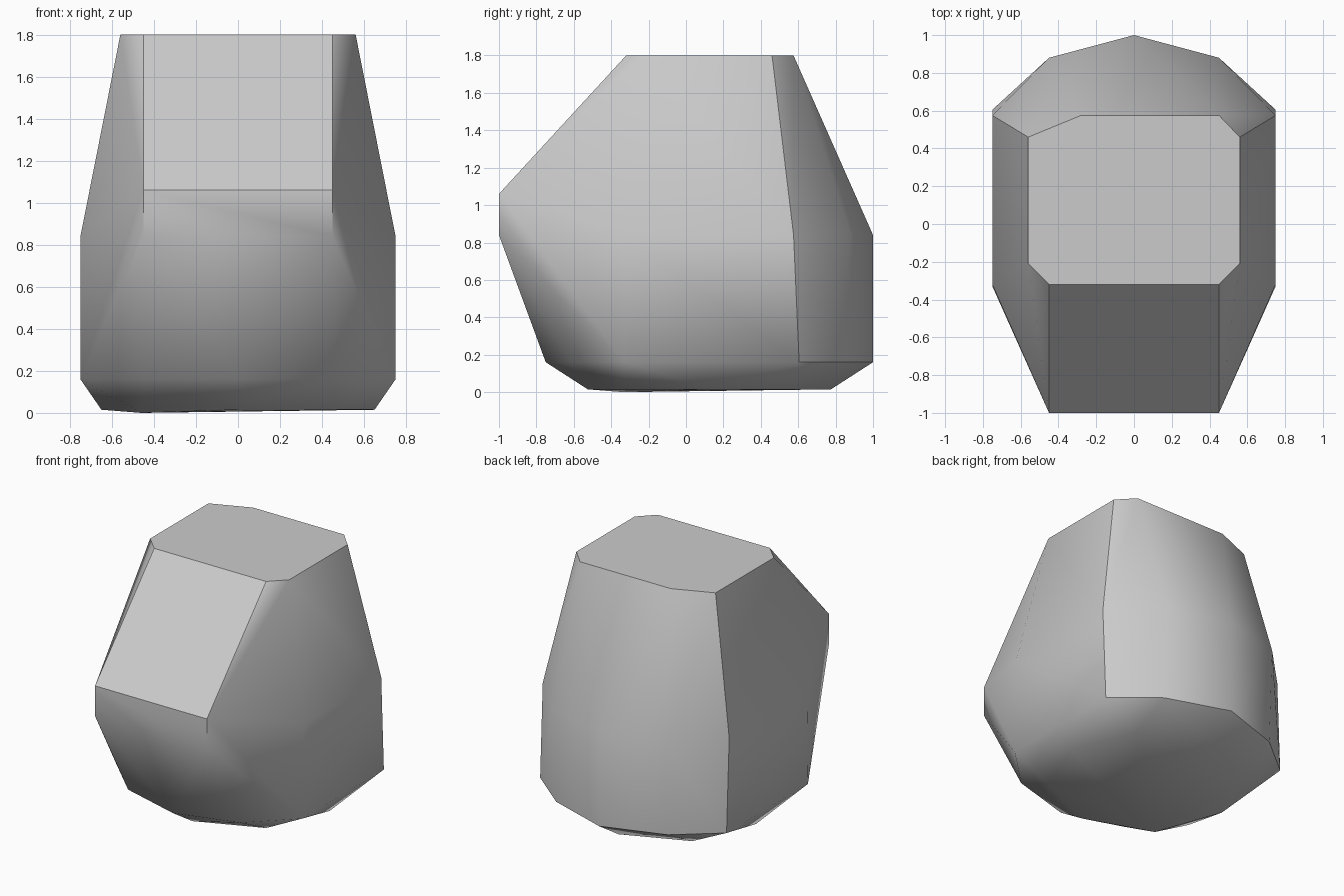
import bpy
import bmesh
import math

cube = bpy.data.objects.get("Cube")
if cube:
    bpy.data.objects.remove(cube, do_unlink=True)

# Plain grey surface
grey = bpy.data.materials.new("light_grey")
grey.use_nodes = True
colour = (0.6, 0.6, 0.6, 1)
grey.diffuse_color = colour
grey.node_tree.nodes["Principled BSDF"].inputs["Base Color"].default_value = colour


def mirrored(z, half):
    """Points of a level, repeated on both sides of x = 0."""
    return [(s * x, y, z) for x, y in half for s in ((1, -1) if x else (1,))]


# Flat top, with one back corner cut wider than the other
points = mirrored(1.8, [(0.45, -0.32), (0.56, -0.21), (0.56, 0.46)])
points += [(0.45, 0.575, 1.8), (-0.28, 0.575, 1.8)]
# Upper edge of the front nose
points += mirrored(1.06, [(0.45, -1)])
# Widest level
points += mirrored(0.84, [(0.45, -1), (0.75, -0.32), (0.75, 0.575), (0.45, 0.88), (0, 1)])
# Lower body edge
points += mirrored(0.16, [(0, -0.75), (0.45, -0.62), (0.75, -0.33),
                          (0.75, 0.605), (0.45, 0.85), (0, 1)])
# Eight-sided base, dipping slightly at one front corner
for i in range(8):
    a = i * math.pi / 4
    z = 0 if i == 5 else 0.015
    points.append((0.65 * math.cos(a), 0.125 + 0.65 * math.sin(a), z))

# Wrap the levels in one convex shell
bm = bmesh.new()
for p in points:
    bm.verts.new(p)
hull = bmesh.ops.convex_hull(bm, input=bm.verts[:])
loose = [v for v in bm.verts if not v.link_faces]
bmesh.ops.delete(bm, geom=loose, context="VERTS")
bmesh.ops.dissolve_limit(bm, angle_limit=math.radians(0.2), verts=bm.verts[:], edges=bm.edges[:])
bmesh.ops.recalc_face_normals(bm, faces=bm.faces[:])
mesh = bpy.data.meshes.new("faceted_body")
bm.to_mesh(mesh)
bm.free()
mesh.materials.append(grey)

body = bpy.data.objects.new("faceted_body", mesh)
bpy.context.collection.objects.link(body)
bpy.ops.object.select_all(action="DESELECT")
body.select_set(True)
bpy.context.view_layer.objects.active = body
bpy.ops.object.shade_smooth_by_angle(angle=math.radians(35))
